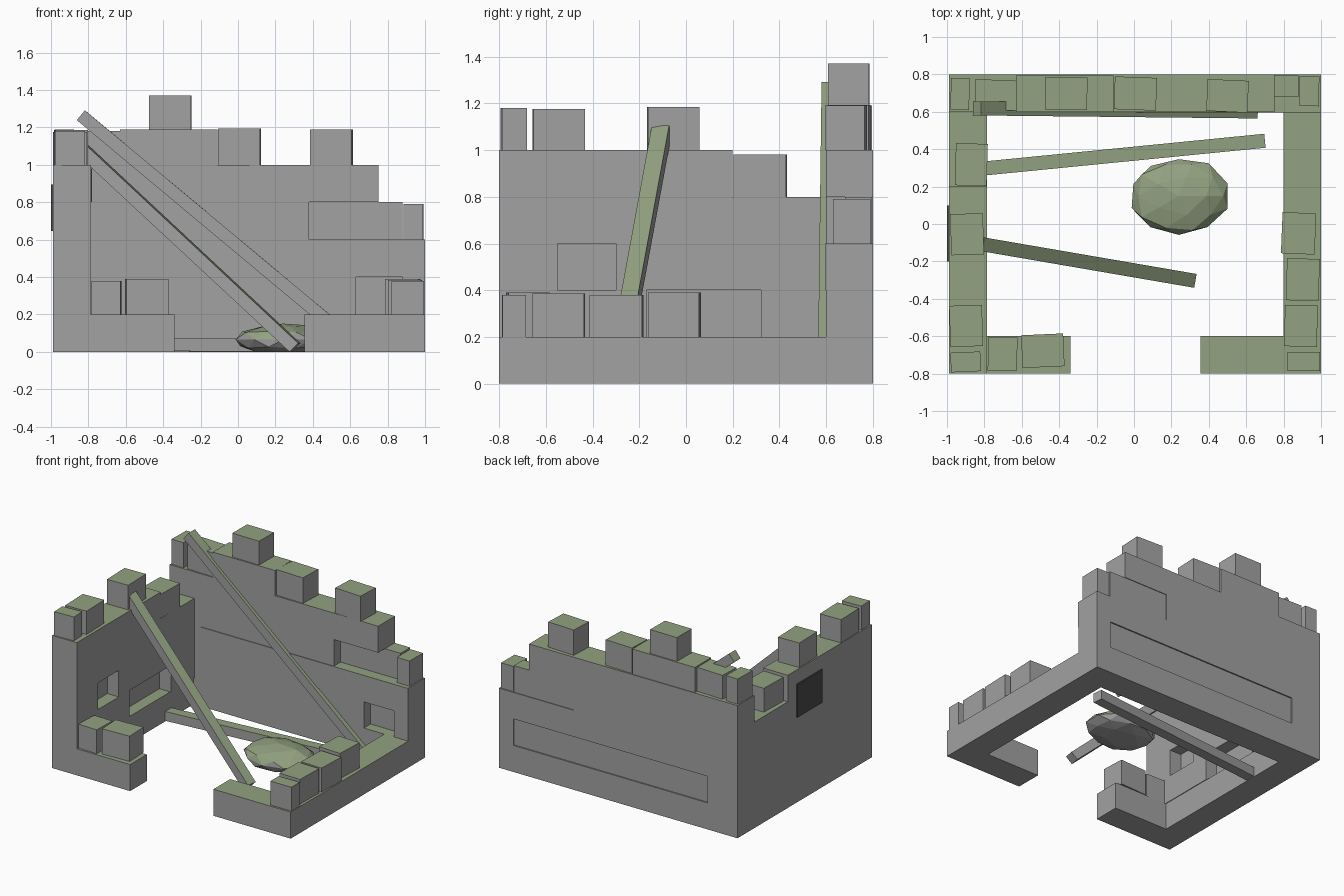
import bpy, bmesh, random
from math import radians
from mathutils import Vector, Matrix

if "Cube" in bpy.data.objects:
    bpy.data.objects.remove(bpy.data.objects["Cube"])

random.seed(4)


def material(name, rgb):
    m = bpy.data.materials.new(name)
    m.diffuse_color = (*rgb, 1)
    m.use_nodes = True
    m.node_tree.nodes["Principled BSDF"].inputs["Base Color"].default_value = m.diffuse_color
    return m


STONE = material("stone", (0.36, 0.36, 0.36))
MOSS = material("moss", (0.29, 0.36, 0.22))
DARK = material("dark", (0.07, 0.07, 0.07))


def finish(bm, name, base=STONE, moss=0.5):
    # mossy upward faces, bare stone or wood elsewhere
    bmesh.ops.recalc_face_normals(bm, faces=bm.faces[:])
    bm.normal_update()
    for f in bm.faces:
        f.material_index = 1 if f.normal.z > moss else 0
    me = bpy.data.meshes.new(name)
    bm.to_mesh(me)
    bm.free()
    me.materials.append(base)
    me.materials.append(MOSS)
    ob = bpy.data.objects.new(name, me)
    bpy.context.collection.objects.link(ob)
    return ob


def box(bm, x0, x1, y0, y1, z0, z1, turn=0):
    mat = (Matrix.Translation(((x0 + x1) / 2, (y0 + y1) / 2, (z0 + z1) / 2))
           @ Matrix.Rotation(radians(turn), 4, 'Z')
           @ Matrix.Diagonal((x1 - x0, y1 - y0, z1 - z0, 1)))
    bmesh.ops.create_cube(bm, size=1, matrix=mat)


# Plinth: U-shaped footing with a doorway gap at the front
outline = [(-0.34, -0.8), (-0.34, -0.6), (-0.79, -0.6), (-0.79, 0.6), (0.8, 0.6), (0.8, -0.6),
           (0.355, -0.6), (0.355, -0.8), (1, -0.8), (1, 0.8), (-0.99, 0.8), (-0.99, -0.8)]
bm = bmesh.new()
foot = bm.faces.new([bm.verts.new((x, y, 0)) for x, y in outline])
ext = bmesh.ops.extrude_face_region(bm, geom=[foot])
bmesh.ops.translate(bm, vec=(0, 0, 0.2), verts=[v for v in ext["geom"] if isinstance(v, bmesh.types.BMVert)])
finish(bm, "plinth")

# Left wall courses: z base, y start, y end, inner face x (thin stones leave recesses)
bm = bmesh.new()
for z, y0, y1, inner in [(0.2, -0.8, -0.17, -0.785), (0.2, -0.17, 0.32, -0.88), (0.2, 0.32, 0.6, -0.785),
                         (0.4, -0.8, -0.55, -0.785), (0.4, -0.55, -0.3, -0.88), (0.4, -0.3, 0.6, -0.785),
                         (0.6, -0.8, 0.6, -0.785), (0.8, -0.8, 0.2, -0.785)]:
    box(bm, -0.99, inner, y0, y1, z, z + 0.2)
finish(bm, "left_wall")

# Back wall courses: z base, x start, x end, inner y, outer y
bm = bmesh.new()
for z, x0, x1, y0, y1 in [(0.2, -0.99, -0.74, 0.6, 0.8), (0.2, -0.74, 0.63, 0.6, 0.79),
                          (0.2, 0.63, 0.88, 0.68, 0.79), (0.2, 0.88, 1, 0.6, 0.8),
                          (0.4, -0.99, -0.73, 0.6, 0.8), (0.4, -0.73, 1, 0.595, 0.8),
                          (0.6, -0.99, 0.38, 0.6, 0.8), (0.6, 0.38, 0.88, 0.68, 0.795),
                          (0.8, -0.99, 0.75, 0.6, 0.8), (1.0, -0.63, -0.11, 0.6, 0.795)]:
    box(bm, x0, x1, y0, y1, z, z + (0.19 if z == 1.0 else 0.2))
finish(bm, "back_wall")

# Loose top stones, each slightly turned
stones = {
    "back_stone": [(-0.98, -0.88, 0.61, 0.78, 1.0, 1.19), (-0.85, -0.62, 0.61, 0.77, 1.0, 1.18),
                   (-0.475, -0.25, 0.61, 0.785, 1.19, 1.37), (-0.105, 0.12, 0.61, 0.785, 1.0, 1.193),
                   (0.39, 0.61, 0.6, 0.77, 1.0, 1.19), (0.885, 0.99, 0.63, 0.79, 0.6, 0.79)],
    "left_stone": [(-0.98, -0.82, -0.79, -0.685, 1.0, 1.18), (-0.985, -0.81, -0.655, -0.435, 1.0, 1.175),
                   (-0.98, -0.805, -0.165, 0.055, 1.0, 1.185), (-0.955, -0.785, 0.205, 0.43, 0.8, 0.98)],
    "right_stone": [(0.82, 0.995, -0.785, -0.685, 0.2, 0.38), (0.805, 0.98, -0.655, -0.435, 0.2, 0.385),
                    (0.815, 0.99, -0.41, -0.185, 0.2, 0.38), (0.79, 0.97, -0.16, 0.06, 0.2, 0.39)],
    "front_stone": [(-0.78, -0.625, -0.785, -0.605, 0.2, 0.38), (-0.6, -0.375, -0.765, -0.59, 0.2, 0.39)],
}
for name, items in stones.items():
    for b in items:
        bm = bmesh.new()
        box(bm, *b, turn=random.uniform(-3, 3))
        finish(bm, name)

# Dark panel on the outer left wall
bm = bmesh.new()
box(bm, -1.0, -0.97, -0.2, 0.1, 0.645, 0.895)
finish(bm, "dark_panel", DARK, 2)


# Fallen roof beams
def beam(name, a, b, wide, thick):
    a, b = Vector(a), Vector(b)
    rot = (b - a).to_track_quat('X', 'Z').to_matrix().to_4x4()
    mat = (Matrix.Translation((a + b) / 2) @ rot
           @ Matrix.Diagonal(((b - a).length, wide, thick, 1)))
    bm = bmesh.new()
    bmesh.ops.create_cube(bm, size=1, matrix=mat)
    for v in bm.verts:
        v.co.z = max(v.co.z, 0)
    finish(bm, name)


beam("leaning_beam", (-0.83, -0.105, 1.08), (0.305, -0.3, 0.02), 0.075, 0.07)
beam("back_beam", (-0.84, 0.618, 1.265), (0.64, 0.602, 0.03), 0.075, 0.068)
beam("floor_beam", (-0.82, 0.295, 0.04), (0.7, 0.445, 0.035), 0.075, 0.07)

# Fallen boulder
bm = bmesh.new()
bmesh.ops.create_icosphere(bm, subdivisions=2, radius=1)
for v in bm.verts:
    v.co *= random.uniform(0.93, 1.05)
    v.co = Vector((0.24 + v.co.x * 0.265, 0.15 + v.co.y * 0.21, max(0, 0.065 + v.co.z * 0.085)))
finish(bm, "boulder", moss=0.3)
